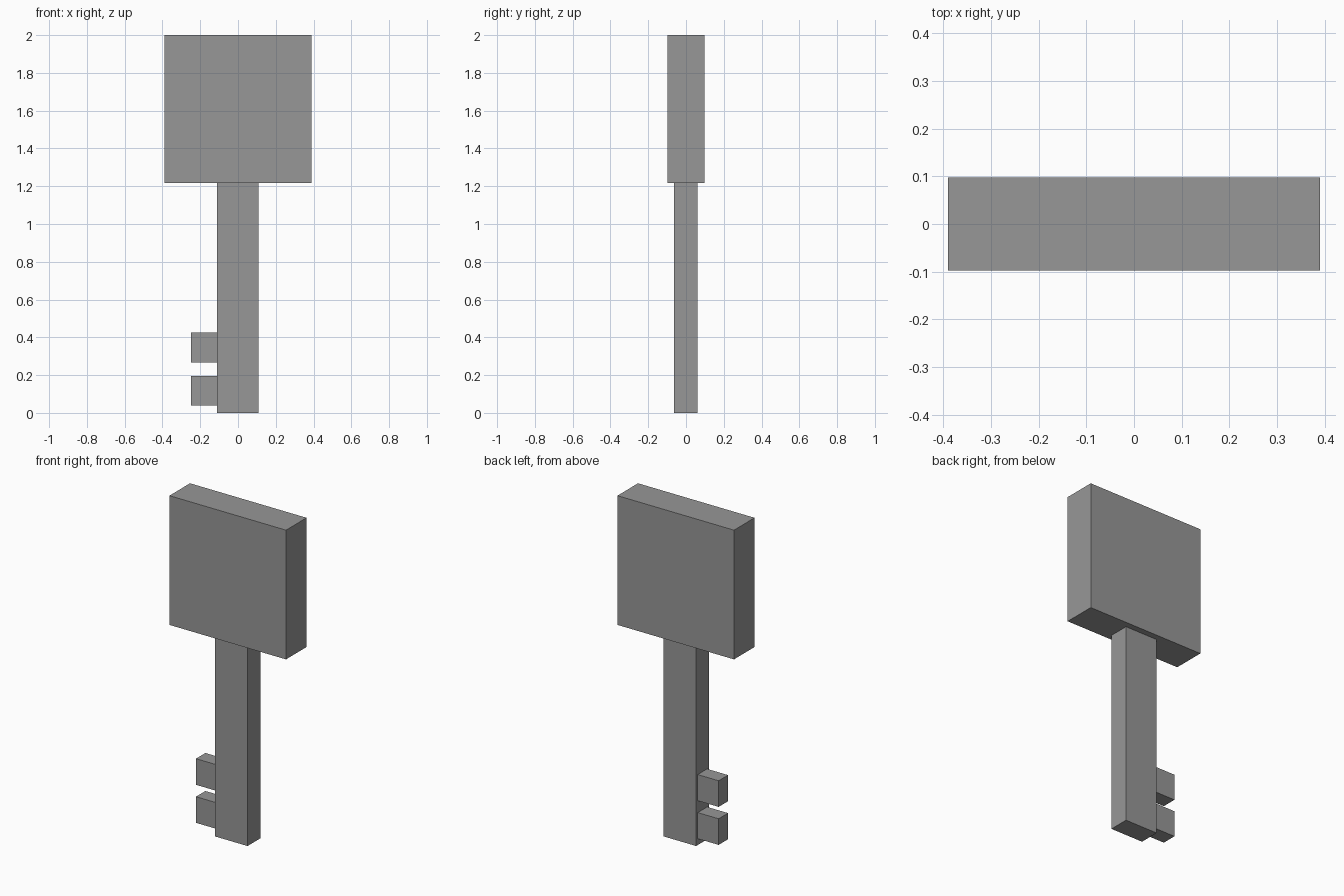
import bpy

# Remove the default cube
cube = bpy.data.objects.get("Cube")
if cube:
    bpy.data.objects.remove(cube, do_unlink=True)

# Single plain grey metal
grey = bpy.data.materials.new("grey_metal")
grey.use_nodes = True
colour = (0.31, 0.31, 0.31, 1)
grey.diffuse_color = colour
grey.node_tree.nodes["Principled BSDF"].inputs["Base Color"].default_value = colour


def box(name, low, high):
    """Box between two opposite corners."""
    centre = [(a + b) / 2 for a, b in zip(low, high)]
    size = [b - a for a, b in zip(low, high)]
    bpy.ops.mesh.primitive_cube_add(size=1, location=centre)
    obj = bpy.context.object
    obj.name = name
    obj.scale = size
    bpy.ops.object.transform_apply(location=False, rotation=False, scale=True)
    obj.data.materials.append(grey)
    return obj


# Square handle and long shaft
box("handle", (-0.39, -0.098, 1.218), (0.39, 0.098, 2))
box("shaft", (-0.11, -0.063, 0), (0.108, 0.061, 1.218))

# Two teeth on the right of the shaft
for name, bottom in (("lower_tooth", 0.038), ("upper_tooth", 0.268)):
    box(name, (-0.25, -0.045, bottom), (-0.11, 0.045, bottom + 0.158))
